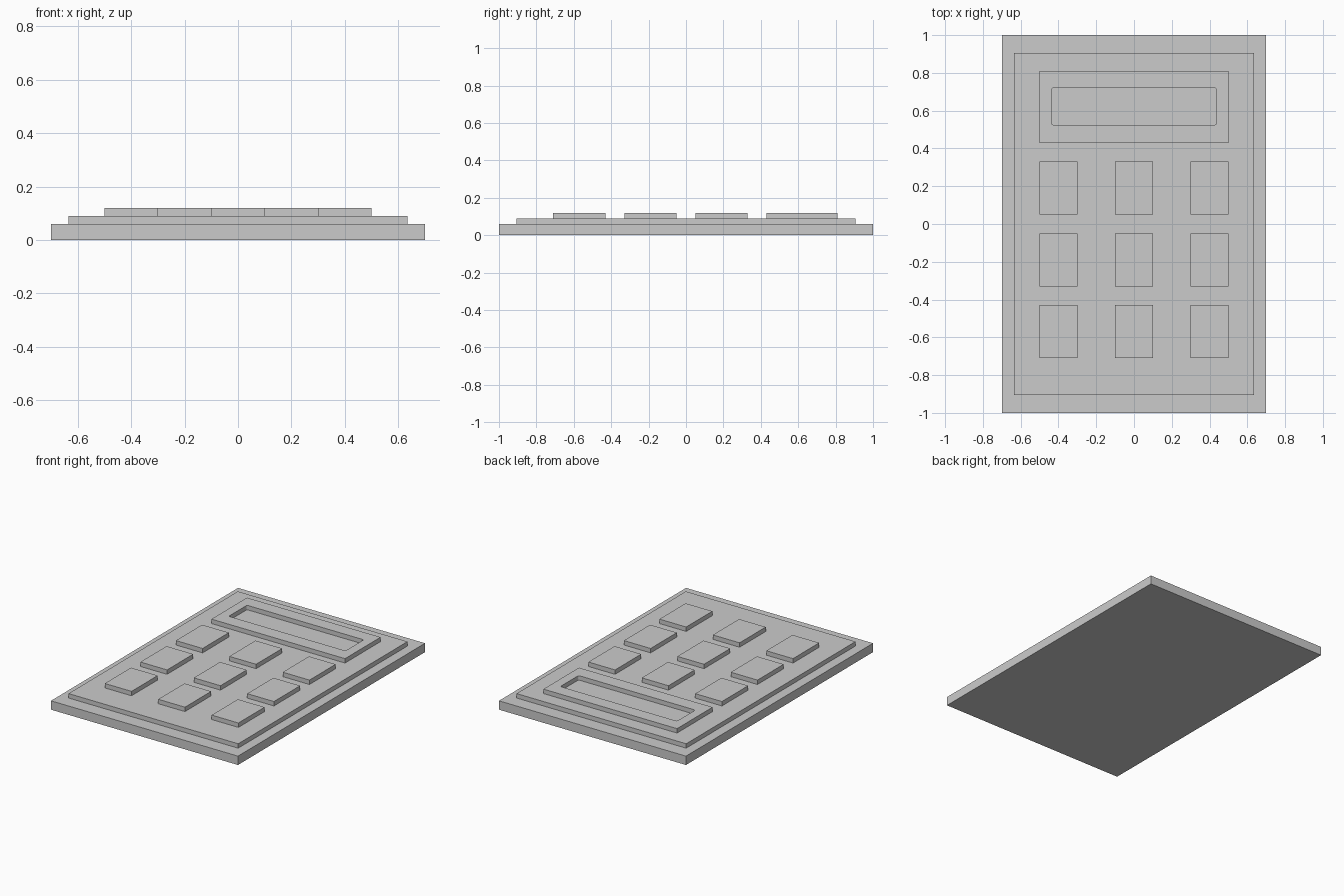
import bpy

if "Cube" in bpy.data.objects:
    bpy.data.objects.remove(bpy.data.objects["Cube"])


def box(name, x0, x1, y0, y1, z0, z1):
    """Axis-aligned box given by its limits."""
    bpy.ops.mesh.primitive_cube_add(
        size=1, location=((x0 + x1) / 2, (y0 + y1) / 2, (z0 + z1) / 2))
    ob = bpy.context.object
    ob.name = name
    ob.scale = (x1 - x0, y1 - y0, z1 - z0)
    bpy.ops.object.transform_apply(location=False, rotation=False, scale=True)
    return ob


# Body: base slab and raised face panel
box("base", -0.70, 0.70, -1.0, 1.0, 0.0, 0.06)
box("face_panel", -0.635, 0.635, -0.905, 0.905, 0.06, 0.09)

# Display frame with a softly rounded window
frame = box("display_frame", -0.50, 0.50, 0.43, 0.81, 0.09, 0.12)
cutter = box("window_cutter", -0.437, 0.437, 0.525, 0.72, 0.05, 0.16)
bevel = cutter.modifiers.new("round_corners", 'BEVEL')
bevel.width = 0.01
bevel.segments = 3
cutter.hide_render = True
cutter.hide_set(True)
cut = frame.modifiers.new("window", 'BOOLEAN')
cut.operation = 'DIFFERENCE'
cut.solver = 'EXACT'
cut.object = cutter

# Keys: three rows of three
for row, y in enumerate((0.19, -0.19, -0.57)):
    for col, x in enumerate((-0.4, 0.0, 0.4)):
        box(f"key_{row + 1}_{col + 1}", x - 0.10, x + 0.10,
            y - 0.14, y + 0.14, 0.09, 0.12)
